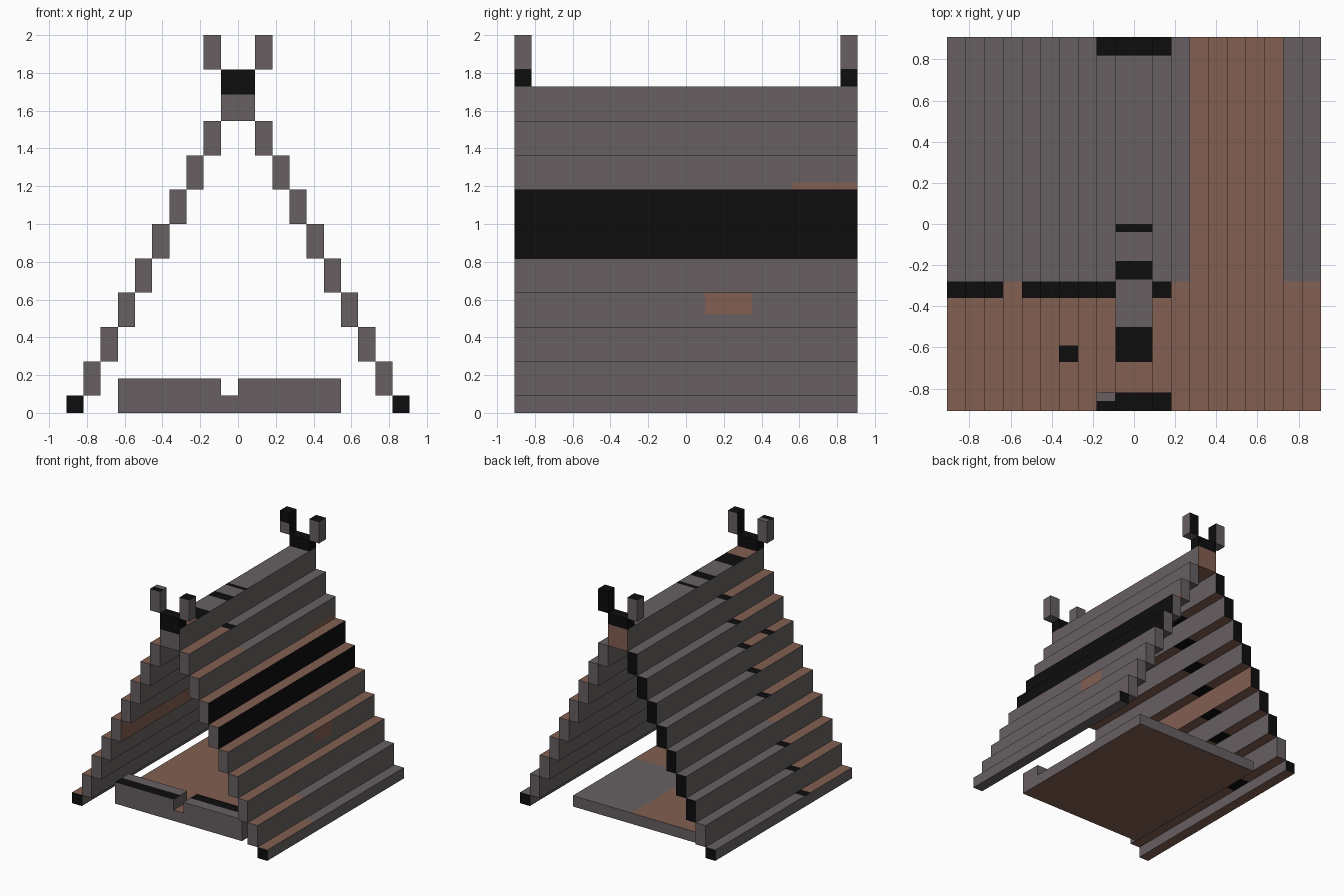
import bpy, bmesh
from mathutils import Vector

if "Cube" in bpy.data.objects:
    bpy.data.objects.remove(bpy.data.objects["Cube"])

U = 1 / 11  # block size


def material(name, col):
    m = bpy.data.materials.new(name)
    m.diffuse_color = (*col, 1)
    m.use_nodes = True
    m.node_tree.nodes["Principled BSDF"].inputs["Base Color"].default_value = m.diffuse_color
    return m


GREY, BROWN, BLACK = 0, 1, 2
MATS = [material("weathered_grey", (0.135, 0.117, 0.122)),
        material("clay_brown", (0.225, 0.114, 0.084)),
        material("soot_black", (0.004, 0.004, 0.004))]


def block(name, lo, hi, rule, cuts=()):
    """Box given in block units; cuts are (axis, position); rule(normal, centre) -> colour."""
    bm = bmesh.new()
    bmesh.ops.create_cube(bm, size=1)
    for v in bm.verts:
        v.co = Vector([(lo[i] + (v.co[i] + 0.5) * (hi[i] - lo[i])) * U for i in range(3)])
    for axis, pos in cuts:
        no, co = Vector((0, 0, 0)), Vector((0, 0, 0))
        no[axis], co[axis] = 1, pos
        bmesh.ops.bisect_plane(bm, geom=bm.verts[:] + bm.edges[:] + bm.faces[:],
                               plane_co=co, plane_no=no, dist=1e-5)
    bm.normal_update()
    for f in bm.faces:
        f.material_index = rule(f.normal, f.calc_center_median())
    me = bpy.data.meshes.new(name)
    bm.to_mesh(me)
    bm.free()
    for m in MATS:
        me.materials.append(m)
    ob = bpy.data.objects.new(name, me)
    bpy.context.collection.objects.link(ob)
    return ob


# Stepped roof slopes: one plank per step, s = inner distance from the middle
def plank_rule(side, s):
    def rule(n, c):
        if n.z > 0.5:
            if -0.36 < c.y < -0.28 and (s not in (6,) if side < 0 else s == 1):
                return BLACK
            if side < 0 and s == 3 and -0.67 < c.y < -0.59:
                return BLACK
            return BROWN if c.y < -0.28 or (side > 0 and 3 <= s <= 7) else GREY
        if n.z < -0.5:
            if side > 0:
                return GREY
            return BLACK if 0.27 < c.y < 0.45 and s < 9 else BROWN
        if n.y < -0.5:
            return BLACK if s == 9 else GREY
        if n.y > 0.5:
            return BLACK if s == 9 or (side < 0 and s != 8) else GREY
        if n.x * side > 0:  # outer face
            if side > 0:
                if s in (3, 4):
                    return BLACK
                if s == 6 and 0.1 < c.y < 0.35 and c.z > 0.52:
                    return BROWN
                if s == 2 and c.y > 0.56 and c.z < 1.22:
                    return BROWN
            return GREY
        return BROWN if side < 0 and s == 5 else GREY  # inner face
    return rule


for side, word in ((-1, "left"), (1, "right")):
    for s in range(1, 10):
        z0 = max(0, 17 - 2 * s)
        z1 = 19 - 2 * s
        z0, z1 = (0, 1) if s == 9 else (z0, z1)
        cuts = [(1, -0.36), (1, -0.28)]
        if side < 0:
            cuts += [(1, 0.27), (1, 0.45)]
            if s == 3:
                cuts += [(1, -0.67), (1, -0.59)]
        elif s == 6:
            cuts += [(1, 0.1), (1, 0.35), (2, 0.52)]
        elif s == 2:
            cuts += [(1, 0.56), (2, 1.22)]
        xs = sorted((side * s, side * (s + 1)))
        block(f"{word}_roof_plank_{s}", (xs[0], -10, z0), (xs[1], 10, z1),
              plank_rule(side, s), cuts)


# Ridge beam with sooty stripes on top
def ridge_rule(n, c):
    if n.z > 0.5:
        for a, b in ((-0.04, 0), (-0.27, -0.18), (-0.67, -0.5)):
            if a < c.y < b:
                return BLACK
        return BROWN if c.y < -0.67 else GREY
    if n.z < -0.5:
        return BROWN
    if n.y < -0.5:
        return BLACK if c.z > 1.685 else GREY
    return BROWN if n.y > 0.5 else GREY


block("ridge_beam", (-1, -10, 17), (1, 10, 19), ridge_rule,
      [(1, y) for y in (-0.67, -0.5, -0.27, -0.18, -0.04, 0)] + [(2, 1.685)])


# Crossed pole ends at each gable
def horn_rule(front, side):
    def rule(n, c):
        if n.z > 0.5:
            return GREY if front and side < 0 and c.y > -0.86 else BLACK
        if n.x < -0.5:
            return BLACK if side > 0 else GREY
        if n.x > 0.5:
            return BLACK if side < 0 and not front else GREY
        if not front and n.y > 0.5:
            return BLACK if side > 0 else GREY
        if not front and n.y < -0.5 and side < 0:
            return BLACK if c.z > 1.91 else GREY
        return GREY
    return rule


for y0, word in ((-10, "front"), (9, "back")):
    block(f"{word}_cross_piece", (-1, y0, 19), (1, y0 + 1, 20), lambda n, c: BLACK)
    for side, lr in ((-1, "left"), (1, "right")):
        xs = sorted((side, side * 2))
        block(f"{word}_{lr}_horn", (xs[0], y0, 20), (xs[1], y0 + 1, 22),
              horn_rule(word == "front", side), [(1, -0.86), (2, 1.91)])


# Floor slab: brown underneath, brown and grey on top
def floor_rule(n, c):
    if n.z < -0.5:
        return BROWN
    if n.z > 0.5:
        return BROWN if c.x < 0 or c.y < -0.1 else GREY
    return GREY


block("floor", (-7, -8, 0), (6, 8, 1), floor_rule, [(0, 0), (1, -0.1)])

# Raised door sill in two pieces with a gap between
block("left_sill", (-7, -8, 1), (-1, -6, 2),
      lambda n, c: BLACK if n.z > 0.5 and c.y < -7 * U else GREY, [(1, -7 * U)])
block("right_sill", (0, -8, 1), (6, -6, 2),
      lambda n, c: BLACK if n.z > 0.5 and c.y > -7 * U else GREY, [(1, -7 * U)])
